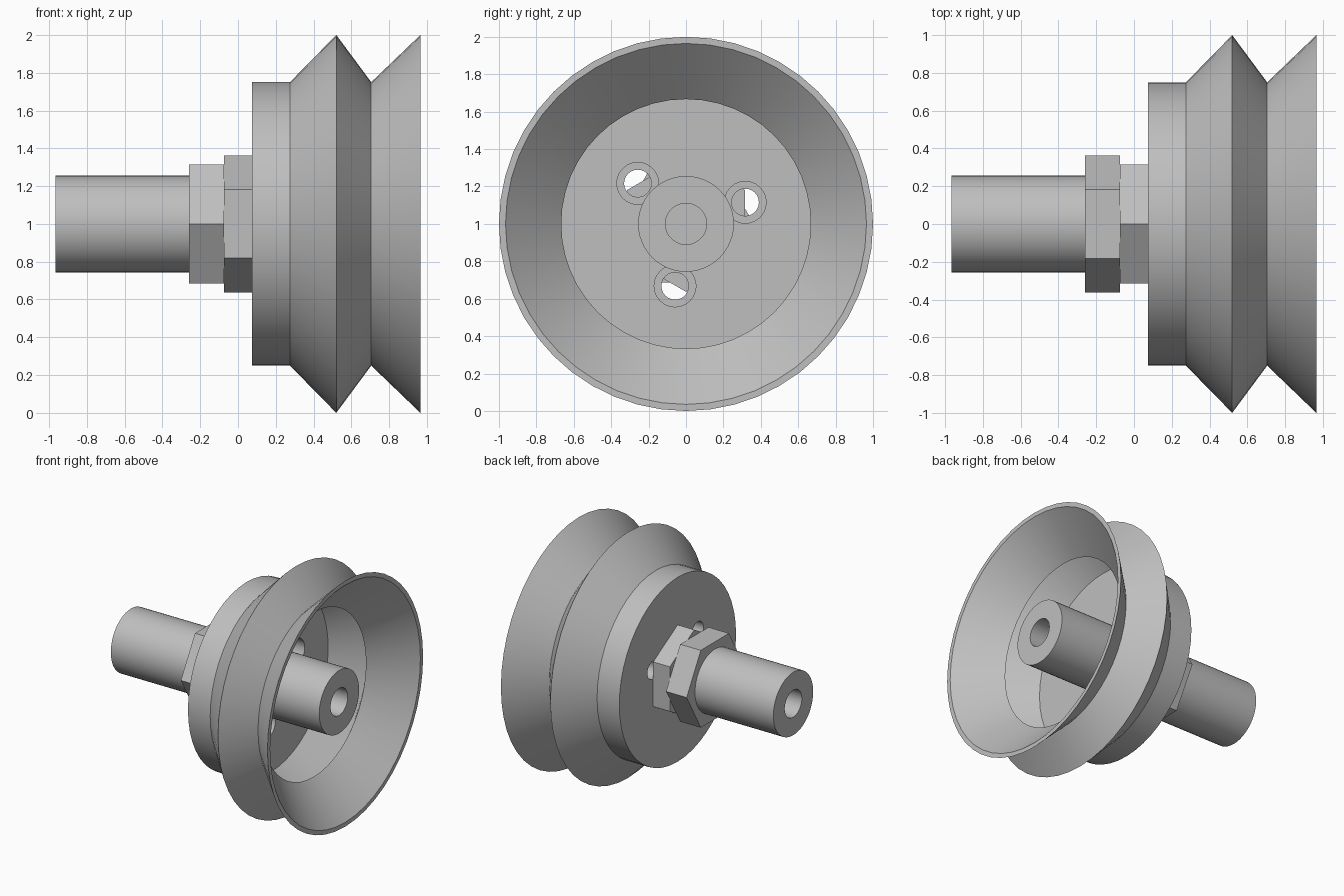
import bpy, bmesh
from math import radians, sin, cos, tau
from mathutils import Matrix, Vector

cube = bpy.data.objects.get("Cube")
if cube:
    bpy.data.objects.remove(cube, do_unlink=True)

AXIS_HEIGHT = 1.0

grey = bpy.data.materials.new("plain_grey")
grey.use_nodes = True
colour = (0.52, 0.52, 0.52, 1)
grey.diffuse_color = colour
grey.node_tree.nodes["Principled BSDF"].inputs["Base Color"].default_value = colour


def lathe(name, profile, sides=48, phase=0, offset=(0, 0)):
    """Revolve (x, radius) points around a line parallel to the x axis."""
    bm = bmesh.new()
    verts = [bm.verts.new((x, 0, r)) for x, r in profile]
    edges = [bm.edges.new(pair) for pair in zip(verts, verts[1:])]
    bmesh.ops.spin(bm, geom=verts + edges, cent=(0, 0, 0), axis=(1, 0, 0),
                   angle=tau, steps=sides, use_merge=False)
    bmesh.ops.remove_doubles(bm, verts=bm.verts, dist=0.0005)
    bmesh.ops.dissolve_degenerate(bm, edges=bm.edges, dist=0.0005)
    bmesh.ops.recalc_face_normals(bm, faces=bm.faces)
    bm.transform(Matrix.Translation((0, offset[0], AXIS_HEIGHT + offset[1]))
                 @ Matrix.Rotation(radians(phase), 4, 'X'))
    mesh = bpy.data.meshes.new(name)
    bm.to_mesh(mesh)
    bm.free()
    mesh.materials.append(grey)
    obj = bpy.data.objects.new(name, mesh)
    bpy.context.collection.objects.link(obj)
    return obj


def select_only(obj):
    bpy.ops.object.select_all(action='DESELECT')
    obj.select_set(True)
    bpy.context.view_layer.objects.active = obj


def smooth(obj):
    select_only(obj)
    bpy.ops.object.shade_smooth_by_angle(angle=radians(25))


# Bellows cup: collar, folded outer wall, lip, folded inner wall, floor
cup = lathe("bellows_cup", [
    (0.075, 0), (0.075, 0.75), (0.275, 0.75), (0.52, 1.0), (0.705, 0.75),
    (0.965, 1.0), (0.965, 0.965), (0.685, 0.667), (0.52, 0.93),
    (0.3, 0.73), (0.3, 0)])

# Three counterbored air holes through the cup floor
for i in range(3):
    a = radians(20 + 120 * i)
    cutter = lathe("hole_cutter", [
        (0.0, 0), (0.0, 0.073), (0.2, 0.073), (0.2, 0.112), (0.4, 0.112), (0.4, 0)],
        sides=24, offset=(0.337 * cos(a), 0.337 * sin(a)))
    cutter.hide_render = True
    select_only(cup)
    cut = cup.modifiers.new("air_hole", 'BOOLEAN')
    cut.operation = 'DIFFERENCE'
    cut.solver = 'EXACT'
    cut.object = cutter
    bpy.ops.object.modifier_apply(modifier=cut.name)
    bpy.data.objects.remove(cutter, do_unlink=True)
smooth(cup)

# Stem with a blind bore at each end
smooth(lathe("stem", [
    (-0.45, 0), (-0.45, 0.11), (-0.965, 0.11), (-0.965, 0.256),
    (0.91, 0.256), (0.91, 0.11), (0.4, 0.11), (0.4, 0)]))

# Two hexagonal nuts, turned against each other
for name, x0, x1, phase in (("outer_nut", -0.26, -0.075, 90),
                            ("inner_nut", -0.075, 0.075, 0)):
    lathe(name, [(x0, 0), (x0, 0.363), (x1, 0.363), (x1, 0)], sides=6, phase=phase)
